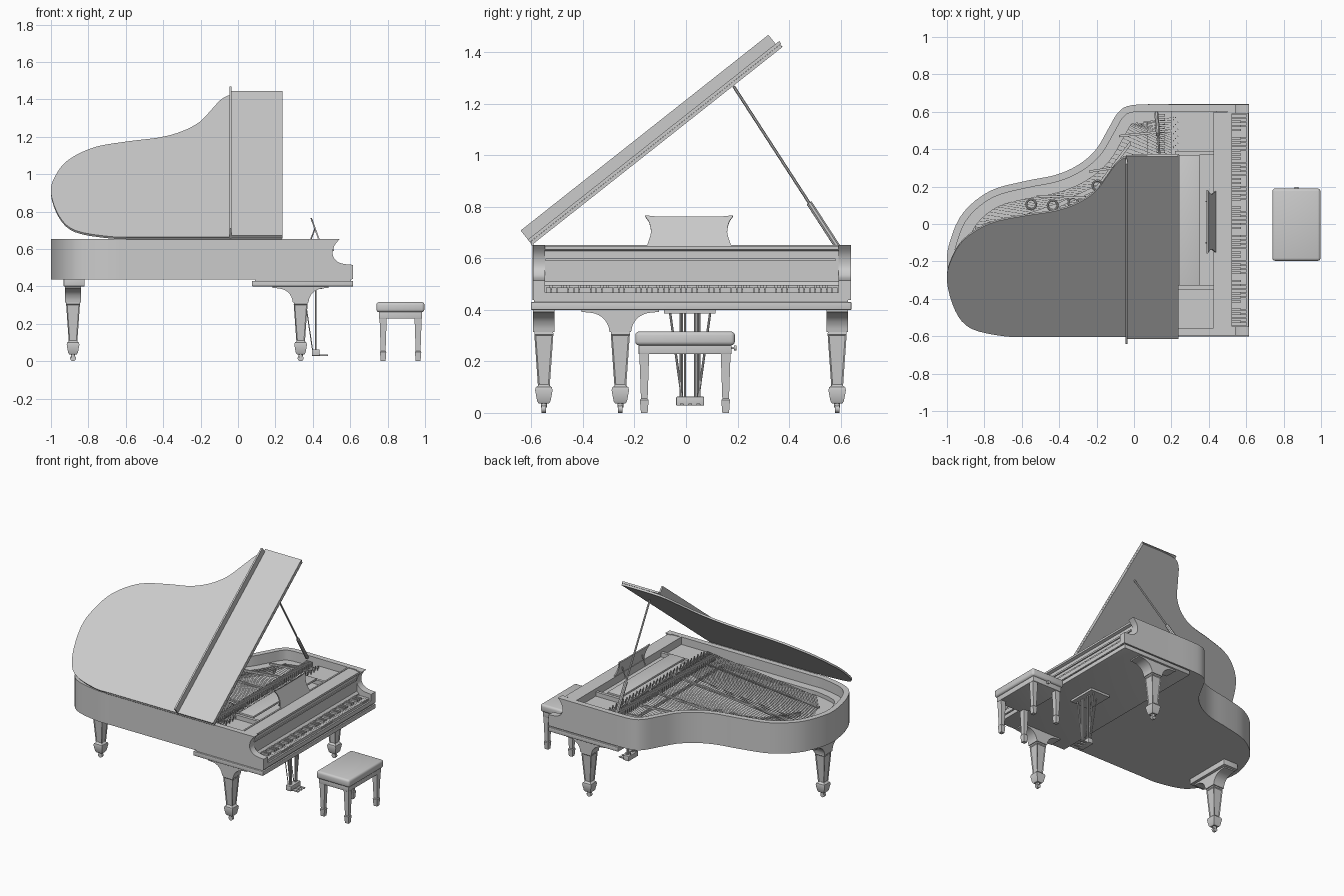
import bpy, bmesh, math
from mathutils import Vector, Matrix

if "Cube" in bpy.data.objects:
    bpy.data.objects.remove(bpy.data.objects["Cube"])


def make(name, verts, faces, bevel=0.0, mat=None, inset=None):
    me = bpy.data.meshes.new(name)
    me.from_pydata([tuple(v) for v in verts], [], faces)
    bm = bmesh.new()
    bm.from_mesh(me)
    bmesh.ops.recalc_face_normals(bm, faces=bm.faces)
    if inset:
        bm.faces.ensure_lookup_table()
        bmesh.ops.inset_individual(bm, faces=[bm.faces[i] for i in inset], thickness=0.008, depth=-0.004)
    if bevel:
        bmesh.ops.bevel(bm, geom=bm.edges[:], offset=bevel, segments=3, profile=0.5, affect='EDGES')
    if mat:
        bmesh.ops.transform(bm, matrix=mat, verts=bm.verts)
    for f in bm.faces:
        f.smooth = True
    for e in bm.edges:
        e.smooth = len(e.link_faces) == 2 and e.calc_face_angle(0) < math.radians(32)
    bm.to_mesh(me)
    bm.free()
    ob = bpy.data.objects.new(name, me)
    bpy.context.collection.objects.link(ob)
    return ob


def loops(rings):
    """Skin equal-sized rings into one closed solid."""
    n, V, F = len(rings[0]), [v for r in rings for v in r], []
    for k in range(len(rings) - 1):
        for i in range(n):
            j = (i + 1) % n
            F.append((k * n + i, k * n + j, k * n + n + j, k * n + n + i))
    F += [tuple(range(n)), tuple(range(len(V) - n, len(V)))]
    return V, F


def prism(name, pts, axis, lo, hi, **kw):
    put = {'x': lambda a, b, h: (h, a, b), 'y': lambda a, b, h: (a, h, b), 'z': lambda a, b, h: (a, b, h)}[axis]
    return make(name, *loops([[put(a, b, h) for a, b in pts] for h in (lo, hi)]), **kw)


def rect(x0, x1, y0, y1):
    return [(x0, y0), (x1, y0), (x1, y1), (x0, y1)]


def box(name, x, y, z, **kw):
    return prism(name, rect(*x, *y), 'z', *z, **kw)


def boxes(name, items):
    V, F = [], []
    for x, y, z in items:
        v, f = loops([[(a, b, h) for a, b in rect(*x, *y)] for h in z])
        F += [tuple(i + len(V) for i in q) for q in f]
        V += v
    return make(name, V, F)


def rods(name, segs, n=8):
    V, F = [], []
    for a, b, r in segs:
        a, b = Vector(a), Vector(b)
        q = (b - a).to_track_quat('Z', 'Y')
        c = [q @ Vector((r * math.cos(t), r * math.sin(t), 0)) for t in (2 * math.pi * (i + .5) / n for i in range(n))]
        v, f = loops([[a + p for p in c], [b + p for p in c]])
        F += [tuple(i + len(V) for i in g) for g in f]
        V += v
    return make(name, V, F)


def square_loft(name, cx, cy, prof, **kw):
    return make(name, *loops([[(x, y, z) for x, y in rect(cx - h, cx + h, cy - h, cy + h)] for z, h in prof]), **kw)


def spline(pts, n=4):
    P = [Vector(p) for p in pts]
    out = []
    for i in range(len(P) - 1):
        a, b, c, d = P[max(i - 1, 0)], P[i], P[i + 1], P[min(i + 2, len(P) - 1)]
        for k in range(n):
            t = k / n
            out.append(b + (c - a) * .5 * t + (2 * a - 5 * b + 4 * c - d) * .5 * t * t + (3 * b - a - 3 * c + d) * .5 * t ** 3)
    return out + [P[-1]]


def offset(P, d):
    out = []
    for i, p in enumerate(P):
        t = (P[min(i + 1, len(P) - 1)] - P[max(i - 1, 0)]).normalized()
        out.append(p + Vector((t.y, -t.x)) * d)
    return out


# Case outline, from the straight bass side round the tail to the treble side
OUT = spline([(.5, -.595), (.237, -.595), (-.2, -.595), (-.55, -.595), (-.69, -.592), (-.87, -.54), (-.955, -.42),
              (-1, -.22), (-.98, -.08), (-.91, .065), (-.767, .178), (-.58, .23), (-.42, .262), (-.3, .315),
              (-.206, .395), (-.14, .505), (-.09, .59), (-.035, .63), (.07, .64), (.237, .64), (.5, .64)])
inner = offset(OUT, .038)
prism("case_rim", OUT + inner[::-1], 'z', .44, .652)
prism("case_bottom", OUT + [Vector((.61, .64)), Vector((.61, -.595))], 'z', .438, .46)
prism("soundboard", offset(OUT, .02), 'z', .53, .555)
plate_in = offset(OUT, .095)
prism("plate_border", offset(OUT, .03) + plate_in[::-1], 'z', .55, .582)

# Cheeks with a scooped front
arm = [(.5, .44), (.615, .44), (.615, .515)] + [tuple(p) for p in spline(
    [(.57, .519), (.535, .53), (.51, .558), (.507, .59), (.518, .622), (.543, .652)])] + [(.5, .652)]
for side, y0, y1 in (("bass", -.595, -.547), ("treble", .592, .64)):
    prism(side + "_cheek", arm, 'y', y0, y1)

# Keybed, key slip, fallboard
box("keybed", (.075, .615), (-.602, .642), (.40, .43), bevel=.003)
box("keybed_spacer", (.09, .605), (-.59, .63), (.425, .442))
box("key_slip", (.598, .613), (-.55, .595), (.44, .468))
prism("fallboard", [(.43, .46), (.43, .648), (.525, .648), (.525, .634), (.506, .628), (.506, .51), (.52, .495), (.52, .46)],
      'y', -.56, .6)
box("fallboard_strip", (.5, .514), (-.545, .58), (.589, .6))

# Keys
KY, KP = -.545, 1.135 / 52
boxes("white_keys", [((.51, .602), (KY + i * KP + .0008, KY + (i + 1) * KP - .0008), (.465, .486)) for i in range(52)])
boxes("black_keys", [((.515, .573), (KY + i * KP - .006, KY + i * KP + .006), (.48, .497))
                     for i in range(1, 52) if i % 7 not in (2, 5)])

# Iron plate, pin block, dampers and struts
box("pin_block", (.2, .44), (-.56, .605), (.54, .6))
box("plate_web", (.07, .21), (-.56, .605), (.55, .575))
boxes("dampers", [((.12, .165), (-.5 + i * .0215, -.488 + i * .0215), (.592, .622)) for i in range(51)])
rods("tuning_pins", [((.21 + .012 * (i % 3), -.53 + i * .0125, .6), (.21 + .012 * (i % 3), -.53 + i * .0125, .618), .003)
                     for i in range(89)], 6)
rods("plate_struts", [((.22, y, .6), (x, e, .59), .009) for y, x, e in
                      ((-.42, -.82, -.3), (-.15, -.85, -.02), (.12, -.52, .15), (.35, -.24, .28), (.5, -.08, .47))], 4)
for i, (x, y) in enumerate(((-.55, .105), (-.435, .1), (-.325, .115), (-.195, .205))):
    bpy.ops.mesh.primitive_torus_add(location=(x, y, .588), major_radius=.026, minor_radius=.006,
                                     major_segments=24, minor_segments=8)
    bpy.context.object.name = "plate_ring_%d" % (i + 1)

# Strings: treble fan ends along the bent side, bass fan crosses over it
bent = [p for p in plate_in if p.y > -.1 and p.x < .05]
segs = []
for i in range(56):
    t = i / 55
    k = t * (len(bent) - 1)
    e = bent[int(k)].lerp(bent[min(int(k) + 1, len(bent) - 1)], k % 1)
    segs.append(((.21, -.2 + .77 * t, .604), (e.x, e.y, .584), .0014))
for i in range(28):
    t = i / 27
    segs.append(((.21, -.54 + .32 * t, .612), (-.72 - .14 * math.sin(t * 2.6), -.42 + .44 * t, .594), .002))
rods("strings", segs, 4)
prism("bridge", [(x, y + d) for d, s in ((0, 1), (.025, -1)) for x, y in
                 [(-.75, -.2), (-.6, .02), (-.4, .09), (-.2, .18), (-.02, .42)][::s]], 'z', .55, .583)

# Music shelf and tilted music desk
box("music_shelf", (.24, .35), (-.33, .37), (.628, .642), bevel=.002)
boxes("shelf_rails", [((.22, .44), (y, y + .02), (.595, .63)) for y in (-.35, .37)]
      + [((.425, .436), (-.57, .6), (.59, .652))])
half = spline([(.165, 0), (.158, .02), (.148, .06), (.155, .1), (.168, .122), (.166, .128), (.12, .124), (0, .124)])
desk = [(y, z) for y, z in half] + [(-y, z) for y, z in half[-2::-1]]
prism("music_desk", desk, 'x', -.004, .004,
      mat=Matrix.Translation((.435, .012, .645)) @ Matrix.Rotation(math.radians(-20), 4, 'Y'))
rods("desk_supports", [((.385, y, .64), (.412, y, .71), .004) for y in (-.1, .12)])

# Raised lid with the front flap folded back
hinge = Matrix.Translation((0, -.595, .655)) @ Matrix.Rotation(math.radians(38.3), 4, 'X')
prism("lid", [(p.x, p.y + .595) for p in OUT if p.x < .24], 'z', 0, .013, mat=hinge)
box("lid_flap", (-.042, .237), (-.004, 1.24), (.0135, .026), mat=hinge)
box("flap_lip", (-.046, -.035), (-.004, 1.222), (.0, .071), mat=hinge)
rods("lid_hinge", [((-.6, -.597, .655), (.235, -.597, .655), .005)])
foot, tip = Vector((.12, .592, .64)), Vector((.15, .185, 1.268))
rods("lid_prop", [(foot, tip, .006), (foot, foot.lerp(tip, .28), .012)])

# Legs with arched brackets and casters
hb = spline([(.15, .392), (.1, .386), (.066, .367), (.048, .34), (.042, .315)])
hb = [Vector((.15, .402))] + hb
for name, x, y, axis in (("front_leg_bass", .335, -.552, 'y'), ("front_leg_treble", .335, .587, 'y'),
                         ("back_leg", -.882, -.255, 'x')):
    c, d = (x, y) if axis == 'y' else (y, x)
    prism(name + "_bracket", [(c + a, b) for a, b in hb] + [(c - a, b) for a, b in hb[::-1]], axis, d - .042, d + .042)
    square_loft(name, x, y, [(.325, .042), (.315, .036), (.305, .037), (.105, .023), (.1, .031), (.088, .034),
                             (.045, .026), (.036, .02)], inset=range(8, 12))
    rods(name + "_caster", [((x, y, .04), (x, y, .02), .012), ((x, y - .009, .016), (x, y + .009, .016), .016)], 16)
box("back_leg_plate", (-.932, -.82), (-.425, -.085), (.40, .442), bevel=.002)

# Pedal lyre
box("lyre_top", (.3, .45), (-.085, .115), (.385, .402))
box("pedal_box", (.395, .436), (-.038, .07), (.028, .063), bevel=.004)
rods("lyre_rods", [((.416, y, .06), (.416, y, .39), .005) for y in (-.02, -.004, .036, .052)]
     + [((.416, .016 + s * .032, .06), (.416, .016 + s * .078, .39), .005) for s in (-1, 1)]
     + [((.4, .016 + s * .03, .05), (.35, .016 + s * .03, .39), .003) for s in (-1, 1)])
for i, y in enumerate((-.016, .016, .048)):
    box("pedal_%d" % (i + 1), (.42, .482), (y - .008, y + .008), (.028, .036), bevel=.002)

# Bench
box("bench_cushion", (.74, .997), (-.197, .19), (.262, .316), bevel=.015)
box("bench_frame", (.753, .984), (-.184, .177), (.228, .27), bevel=.003)
rods("bench_knob", [((.87, .17, .252), (.87, .188, .252), .005), ((.87, .186, .252), (.87, .197, .252), .011)], 12)
for i, (x, y) in enumerate(((.776, -.162), (.776, .154), (.963, -.162), (.963, .154))):
    square_loft("bench_leg_%d" % (i + 1), x, y, [(.235, .019), (.2, .018), (.055, .013), (.05, .017), (.0, .013)])
